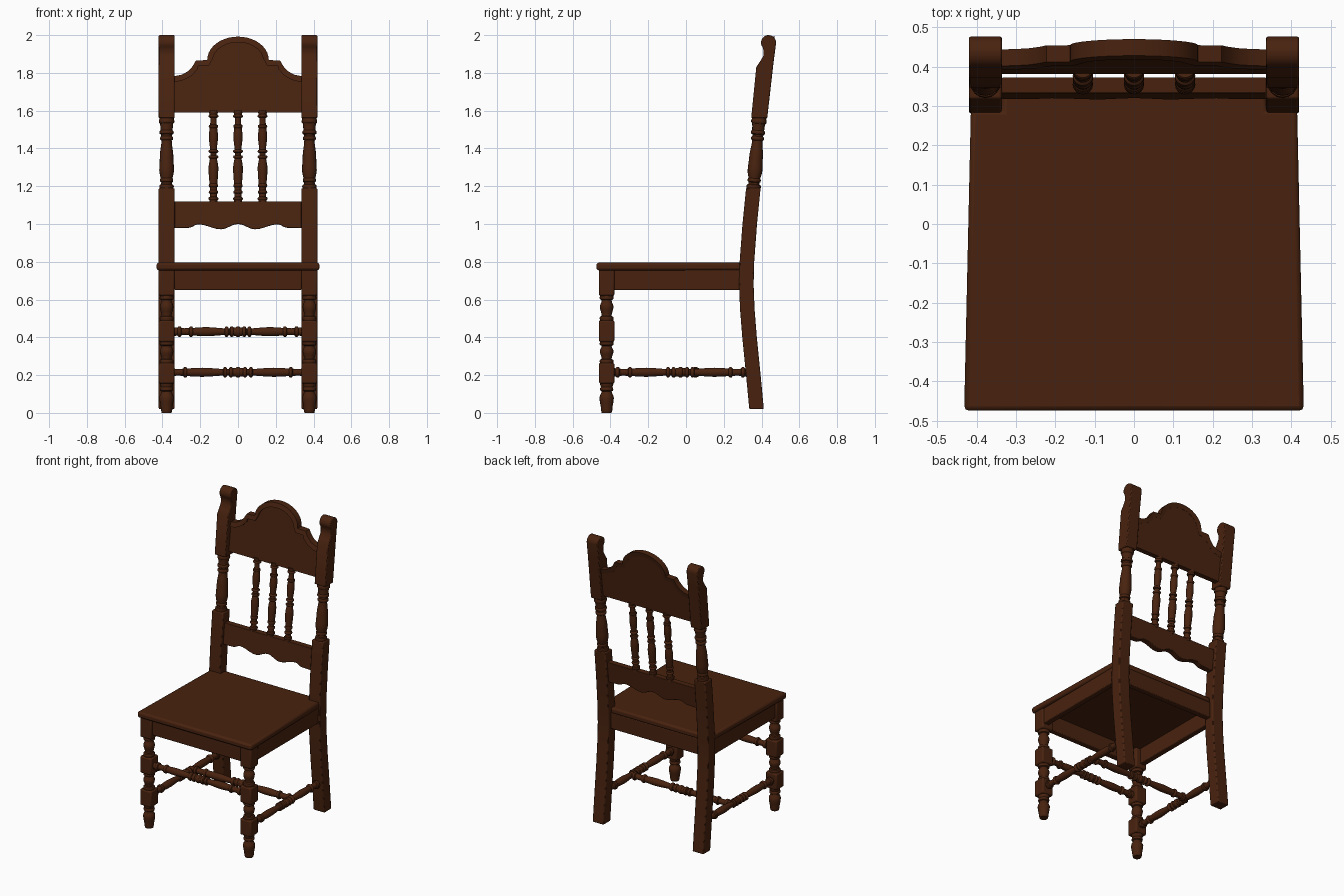
import bpy, bmesh, math
from mathutils import Vector

if "Cube" in bpy.data.objects:
    bpy.data.objects.remove(bpy.data.objects["Cube"])

wood = bpy.data.materials.new("dark brown wood")
wood.use_nodes = True
colour = (0.066, 0.0165, 0.0048, 1)
wood.diffuse_color = colour
wood.node_tree.nodes["Principled BSDF"].inputs["Base Color"].default_value = colour


def finish(name, bm, bevel=0):
    """Turn a bmesh into a smooth-by-angle wooden object."""
    bmesh.ops.recalc_face_normals(bm, faces=bm.faces)
    mesh = bpy.data.meshes.new(name)
    bm.to_mesh(mesh)
    bm.free()
    mesh.materials.append(wood)
    mesh.shade_smooth()
    mesh.set_sharp_from_angle(angle=math.radians(35))
    obj = bpy.data.objects.new(name, mesh)
    bpy.context.collection.objects.link(obj)
    if bevel:
        mod = obj.modifiers.new("soft edges", "BEVEL")
        mod.width = bevel
        mod.segments = 2
        mod.limit_method = "ANGLE"
        mod.angle_limit = math.radians(40)
    return obj


def prism(name, outline, place, near, far, bevel=0.005):
    """Extrude a 2D outline; place(a, b, depth) gives the 3D point."""
    bm = bmesh.new()
    rings = [[bm.verts.new(place(a, b, d)) for a, b in outline] for d in (near, far)]
    bm.faces.new(rings[0])
    bm.faces.new(rings[1][::-1])
    n = len(outline)
    for i in range(n):
        j = (i + 1) % n
        bm.faces.new((rings[0][i], rings[0][j], rings[1][j], rings[1][i]))
    return finish(name, bm, bevel)


def box(name, x, y, z, bevel=0.005):
    outline = [(x[0], y[0]), (x[1], y[0]), (x[1], y[1]), (x[0], y[1])]
    return prism(name, outline, lambda a, b, d: (a, b, d), z[0], z[1], bevel)


def smooth_points(points, steps=4):
    """Ease between successive points in the second coordinate."""
    out = []
    for (a, r), (b, s) in zip(points, points[1:]):
        for k in range(steps):
            t = k / steps
            out.append((a + (b - a) * t, r + (s - r) * (1 - math.cos(math.pi * t)) / 2))
    return out + [points[-1]]


def turned(name, start, end, base, beads=(), half=0.011, sides=16):
    """Lathe between two points; base is (fraction, radius), beads are rings."""
    start, end = Vector(start), Vector(end)
    length = (end - start).length
    curve = smooth_points(base)

    def radius(t):
        for (a, r), (b, s) in zip(curve, curve[1:]):
            if t <= b:
                return r + (s - r) * (t - a) / (b - a)
        return curve[-1][1]

    profile = [p for p in curve
               if all(abs(p[0] - c) * length > half for c, _ in beads)]
    for c, r in beads:
        for k in range(-3, 4):
            t = c + k / 3 * half / length
            if 0 <= t <= 1:
                low = radius(t)
                profile.append((t, low + max(r - low, 0) * math.sqrt(1 - (k / 3) ** 2)))
    profile.sort()
    turn = (end - start).to_track_quat("Z", "Y")
    bm = bmesh.new()
    rings = []
    for t, r in profile:
        angles = [math.tau * i / sides for i in range(sides)]
        rings.append([bm.verts.new(start + turn @ Vector(
            (r * math.cos(a), r * math.sin(a), t * length))) for a in angles])
    for low, high in zip(rings, rings[1:]):
        for i in range(sides):
            j = (i + 1) % sides
            bm.faces.new((low[i], low[j], high[j], high[i]))
    bm.faces.new(rings[0][::-1])
    bm.faces.new(rings[-1])
    return finish(name, bm)


def both(points):
    """Mirror a list of points running from the +x end to the centre."""
    return points + [(-x, z) for x, z in points[-2::-1]]


LEG, IN, OUT, FRONT = 0.378, 0.336, 0.42, -0.42

# Seat board, notched around the back posts
seat = both([(0.432, -0.475), (0, -0.475)])
seat += [(-0.415, 0.29), (-IN, 0.29), (-IN, 0.335), (IN, 0.335), (IN, 0.29), (0.415, 0.29)]
prism("seat", seat, lambda a, b, d: (a, b, d), 0.755, 0.795, 0.012)

# Aprons under the seat
box("front_apron", (-IN, IN), (-0.45, -0.41), (0.65, 0.76))
box("back_apron", (-IN, IN), (0.295, 0.335), (0.65, 0.76))

# Back post outlines seen from the side
bend = smooth_points([(0.02, 0.335), (0.2, 0.318), (0.4, 0.298)], 1)
bend += [(0.55, 0.286), (0.68, 0.281), (0.8, 0.284), (1, 0.299), (1.19, 0.318)]
lower_post = [(y, z) for z, y in bend] + [(y + 0.077, z) for z, y in bend[::-1]]
scroll = [(0.437 + 0.04 * math.cos(math.radians(a)), 1.96 + 0.04 * math.sin(math.radians(a)))
          for a in range(220, -15, -15)]
upper_post = [(0.345, 1.56), (0.372, 1.83), (0.392, 1.86), (0.41, 1.89), (0.411, 1.915)]
upper_post += scroll + [(0.464, 1.86), (0.43, 1.56)]

for side, s in (("left", 1), ("right", -1)):
    x = s * LEG
    span = sorted((s * IN, s * OUT))
    box(side + "_apron", sorted((s * 0.37, s * 0.41)), (-0.39, 0.3), (0.65, 0.76))

    # Front leg: square blocks joined by turnings
    for part, z in (("top", (0.62, 0.76)), ("middle", (0.375, 0.49)), ("low", (0.155, 0.265))):
        box(f"{side}_front_leg_{part}_block", span, (FRONT - 0.041, FRONT + 0.041), z, 0.009)
    for part, low, high in (("upper", 0.485, 0.625), ("lower", 0.26, 0.38)):
        turned(f"{side}_front_leg_{part}_turning", (x, FRONT, low), (x, FRONT, high),
               [(0, 0.036), (0.2, 0.026), (0.55, 0.036), (0.8, 0.026), (1, 0.036)],
               [(0.12, 0.037), (0.88, 0.037)])
    turned(side + "_front_foot", (x, FRONT, 0), (x, FRONT, 0.16),
           [(0, 0.026), (0.1, 0.03), (0.5, 0.038), (0.72, 0.026), (1, 0.036)],
           [(0.78, 0.035)])

    # Back post: bent leg, turned waist, scrolled top
    along_x = lambda a, b, d: (d, a, b)
    prism(side + "_back_leg", lower_post, along_x, span[0], span[1], 0.006)
    prism(side + "_post_top", upper_post, along_x, span[0], span[1], 0.005)
    turned(side + "_post_turning", (x, 0.357, 1.18), (x, 0.388, 1.57),
           [(0, 0.038), (0.1, 0.028), (0.27, 0.039), (0.45, 0.036), (0.68, 0.027),
            (0.82, 0.032), (1, 0.039)],
           [(0.05, 0.038), (0.13, 0.035), (0.7, 0.035), (0.78, 0.038), (0.93, 0.041)])

# Turned rungs
rung = [(0, 0.022), (0.08, 0.018), (0.25, 0.024), (0.42, 0.017), (0.5, 0.024),
        (0.58, 0.017), (0.75, 0.024), (0.92, 0.018), (1, 0.022)]
rings = [(t, 0.028) for t in (0.04, 0.13, 0.41, 0.45, 0.5, 0.55, 0.59, 0.87, 0.96)]
turned("front_rung", (-IN, FRONT, 0.43), (IN, FRONT, 0.43), rung, rings)
turned("cross_rung", (-LEG, 0.05, 0.215), (LEG, 0.05, 0.215), rung, rings)
for side, x in (("left", LEG), ("right", -LEG)):
    turned(side + "_side_rung", (x, FRONT + 0.03, 0.215), (x, 0.33, 0.215), rung, rings)

# Lower back rail with a scalloped bottom edge
scallop = smooth_points([(IN, 0.978), (0.26, 0.98), (0.21, 0.998), (0.09, 0.972), (0, 1)], 5)
rail = both(scallop) + [(-IN, 1.12), (IN, 1.12)]
prism("lower_back_rail", rail, lambda a, b, d: (a, 0.333 + 0.11 * (b - 1.12) + d, b),
      0, 0.04, 0.003)

# Crest board with a shouldered arch and a raised rim
arch = [(0.163 * math.cos(a), 1.868 + 0.124 * math.sin(a))
        for a in (math.pi / 2 * k / 10 for k in range(11))]
arch[-1] = (0, arch[-1][1])
top = both([(IN, 1.783), (0.3, 1.79), (0.265, 1.808), (0.24, 1.835), (0.223, 1.865)] + arch)


def lean(a, b, d):
    return (a, 0.375 + 0.125 * (b - 1.59) + d, b)


inner = []
for i, (x, z) in enumerate(top):
    before, after = top[max(i - 1, 0)], top[min(i + 1, len(top) - 1)]
    tangent = Vector((after[0] - before[0], after[1] - before[1])).normalized()
    edge = i in (0, len(top) - 1)
    inner.append((x if edge else x + tangent.y * -0.03, z - 0.032 if edge else z + tangent.x * 0.03))
prism("crest_board", [(IN, 1.59)] + inner + [(-IN, 1.59)], lean, 0.006, 0.04, 0)
bm = bmesh.new()
strips = [[bm.verts.new(lean(x, z, d)) for x, z in line]
          for line, d in ((top, 0.003), (top, 0.045), (inner, 0.041), (inner, -0.003))]
for k in range(4):
    one, two = strips[k], strips[(k + 1) % 4]
    for i in range(len(top) - 1):
        bm.faces.new((one[i], one[i + 1], two[i + 1], two[i]))
finish("crest_rim", bm)

# Back spindles
for name, x in (("left", 0.13), ("middle", 0), ("right", -0.13)):
    turned(name + "_spindle", (x, 0.353, 1.11), (x, 0.396, 1.6),
           [(0, 0.022), (0.1, 0.018), (0.38, 0.026), (0.53, 0.016), (0.72, 0.024),
            (0.9, 0.016), (1, 0.024)],
           [(0.05, 0.026), (0.12, 0.025), (0.19, 0.025), (0.5, 0.026), (0.56, 0.026),
            (0.83, 0.025), (0.94, 0.026)], 0.009)
